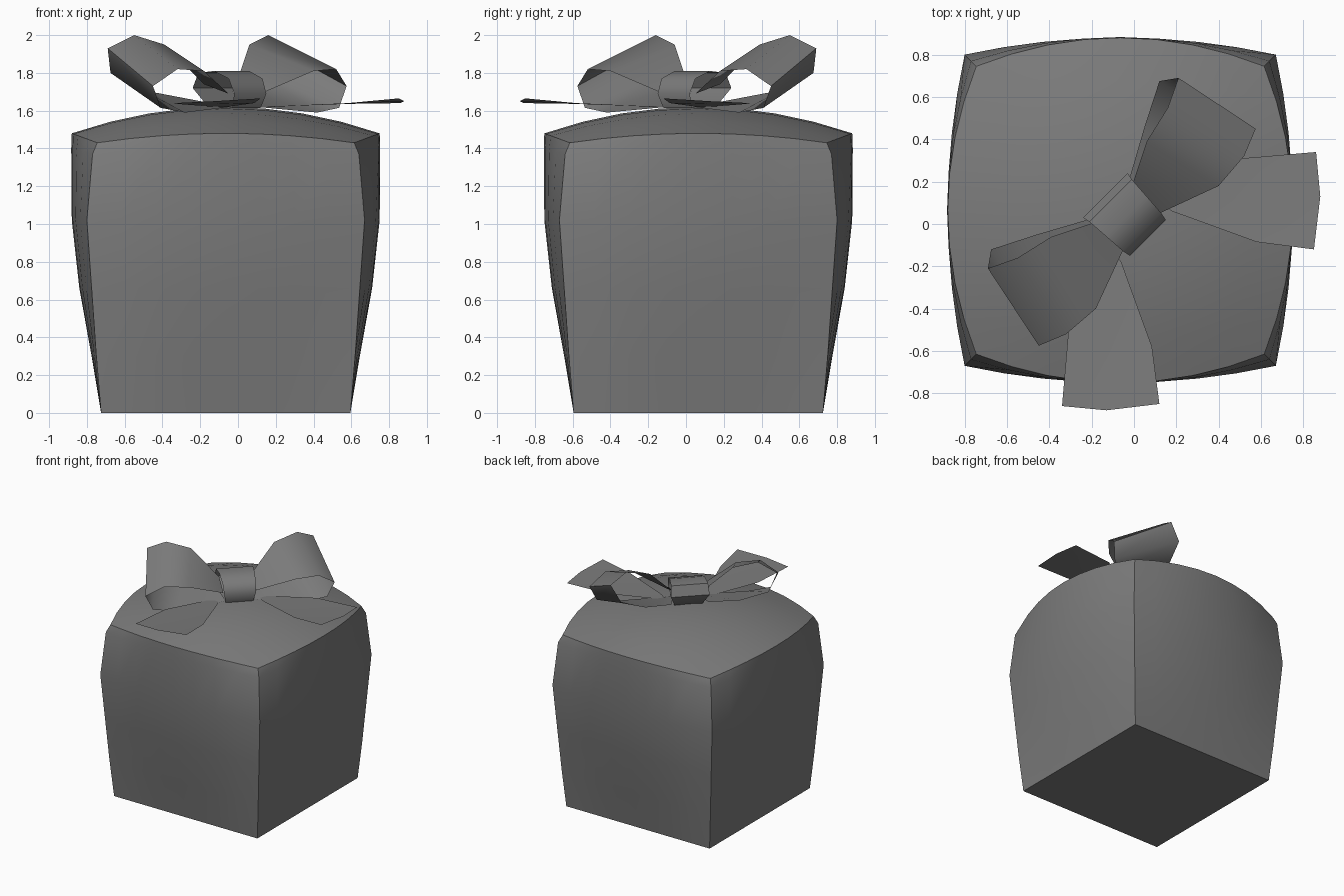
import bpy, bmesh, math

if "Cube" in bpy.data.objects:
    bpy.data.objects.remove(bpy.data.objects["Cube"])

grey = bpy.data.materials.new("grey")
grey.diffuse_color = (0.2, 0.2, 0.2, 1)
grey.use_nodes = True
grey.node_tree.nodes["Principled BSDF"].inputs["Base Color"].default_value = grey.diffuse_color


def finish(name, bm, angle=40):
    bmesh.ops.remove_doubles(bm, verts=bm.verts, dist=0.0005)
    bmesh.ops.recalc_face_normals(bm, faces=bm.faces)
    me = bpy.data.meshes.new(name)
    bm.to_mesh(me)
    bm.free()
    ob = bpy.data.objects.new(name, me)
    bpy.context.collection.objects.link(ob)
    me.materials.append(grey)
    bpy.ops.object.select_all(action='DESELECT')
    ob.select_set(True)
    bpy.context.view_layer.objects.active = ob
    bpy.ops.object.shade_smooth_by_angle(angle=math.radians(angle))
    return ob


def add_grid(bm, rows):
    vs = [[bm.verts.new(p) for p in r] for r in rows]
    for a, b in zip(vs, vs[1:]):
        for i in range(len(a) - 1):
            bm.faces.new((a[i], a[i + 1], b[i + 1], b[i]))


def flip(p):
    # mirror across the diagonal plane y = -x
    return (-p[1], -p[0], p[2])


def sheet(name, *rows, angle=60):
    bm = bmesh.new()
    add_grid(bm, rows)
    return finish(name, bm, angle)


# Bulging box: level = (corner height, middle height, corner half, middle half)
CX, CY = -0.065, 0.065
levels = [(0, 0, .66, .66), (.3, .3, .685, .71), (.66, .66, .71, .775),
          (1.02, 1.02, .735, .815), (1.37, 1.4, .705, .818), (1.43, 1.48, .68, .815)]
steps = [i / 4 - 1 for i in range(9)]
bm = bmesh.new()
for k in range(4):
    c, s = round(math.cos(k * math.pi / 2)), round(math.sin(k * math.pi / 2))
    rows = []
    for zc, zm, hc, hm in levels:
        row = []
        for u in steps:
            b = 1 - u * u
            t, n = u * hc, -(hc + (hm - hc) * b)
            row.append((CX + c * t - s * n, CY + s * t + c * n, zc + (zm - zc) * b))
        rows.append(row)
    add_grid(bm, rows)

# Domed top and flat base of the box
hc, hm = .68, .815
add_grid(bm, [[(CX + u * (hc + (hm - hc) * (1 - v * v)),
                CY + v * (hc + (hm - hc) * (1 - u * u)),
                1.62 - .14 * u * u - .14 * v * v + .09 * u * u * v * v)
               for u in steps] for v in steps])
add_grid(bm, [[(CX + u * .66, CY + v * .66, 0) for u in steps] for v in steps])
finish("gift_box", bm)

# Bow loops: a ribbon between a high back edge and a low front edge
back = [(-.01, .18, 1.74), (.06, .39, 1.95), (.16, .55, 2.0), (.21, .69, 1.93),
        (.12, .675, 1.80), (.05, .46, 1.70), (-.02, .22, 1.65)]
front = [(.12, .05, 1.69), (.40, .18, 1.81), (.52, .32, 1.82), (.575, .45, 1.73),
         (.535, .41, 1.615), (.42, .28, 1.59), (.10, .04, 1.62)]
sheet("right_bow_loop", back, front)
sheet("left_bow_loop", [flip(p) for p in back], [flip(p) for p in front])

# Knot: a closed band around the middle of the bow
ring = [(-.03, .24, 1.72), (-.01, .21, 1.80), (.06, .13, 1.81), (.13, .05, 1.77),
        (.15, .02, 1.69), (.12, .03, 1.615), (.0, .15, 1.61), (-.03, .24, 1.72)]
sheet("bow_knot", ring, [flip(p) for p in ring])

# Ribbon tails
tail = [[(-.12, -.10, 1.62), (-.09, -.14, 1.62), (-.06, -.18, 1.62)],
        [(-.31, -.51, 1.635), (-.11, -.55, 1.635), (.085, -.58, 1.64)],
        [(-.34, -.86, 1.64), (-.13, -.88, 1.65), (.12, -.85, 1.665)]]
sheet("front_ribbon_tail", *tail)
sheet("right_ribbon_tail", *[[flip(p) for p in r] for r in tail])
